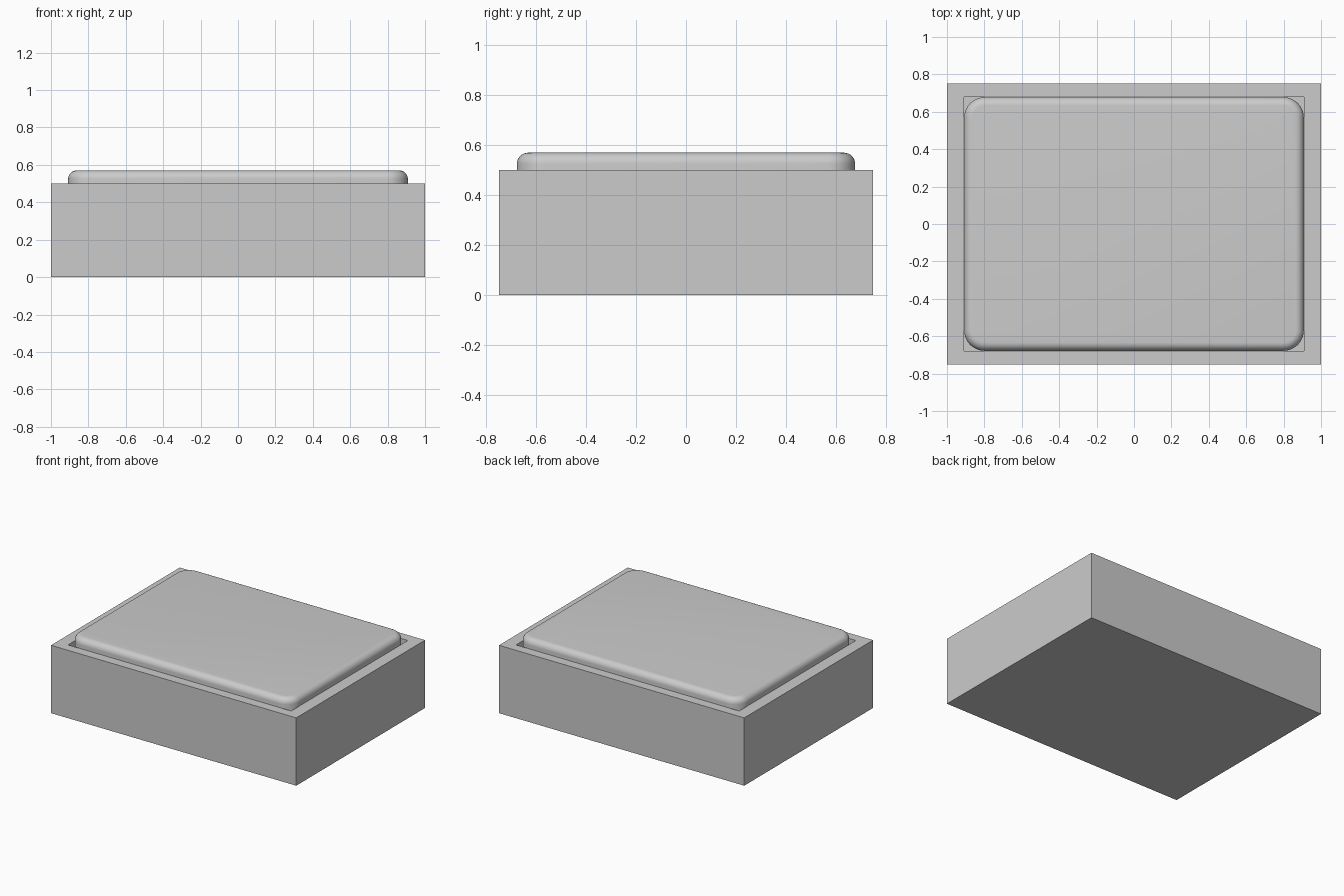
import bpy, bmesh
from mathutils import Vector

if "Cube" in bpy.data.objects:
    bpy.data.objects.remove(bpy.data.objects["Cube"])


def box(bm, size, z0, z1):
    bmesh.ops.create_cube(bm, size=1)
    for v in bm.verts:
        v.co = Vector((v.co.x * size[0], v.co.y * size[1], z0 if v.co.z < 0 else z1))


def finish(bm, name):
    bmesh.ops.recalc_face_normals(bm, faces=bm.faces)
    mesh = bpy.data.meshes.new(name)
    bm.to_mesh(mesh)
    bm.free()
    obj = bpy.data.objects.new(name, mesh)
    bpy.context.collection.objects.link(obj)
    return obj


FLOOR = 0.10
OPENING = (1.82, 1.36)

# Outer tray: solid box with a sunken rectangular recess
bm = bmesh.new()
box(bm, (2.0, 1.5), 0.0, 0.5)
top = max(bm.faces, key=lambda f: f.calc_center_median().z)
rim = bmesh.ops.extrude_face_region(bm, geom=[top])
bmesh.ops.delete(bm, geom=[top], context='FACES_ONLY')
inner = [g for g in rim['geom'] if isinstance(g, bmesh.types.BMFace)][0]
for v in inner.verts:
    v.co.x *= OPENING[0] / 2.0
    v.co.y *= OPENING[1] / 1.5
well = bmesh.ops.extrude_face_region(bm, geom=[inner])
bmesh.ops.delete(bm, geom=[inner], context='FACES_ONLY')
for g in well['geom']:
    if isinstance(g, bmesh.types.BMVert):
        g.co.z = FLOOR
finish(bm, "tray")

# Cushion: rounded corners in plan, then softened top and bottom edges
bm = bmesh.new()
box(bm, (1.816, 1.356), FLOOR, 0.57)
upright = [e for e in bm.edges if abs(e.verts[0].co.z - e.verts[1].co.z) > 0.1]
bmesh.ops.bevel(bm, geom=upright, offset=0.11, offset_type='OFFSET', segments=10,
                profile=0.5, affect='EDGES')
outline = [e for e in bm.edges if abs(e.verts[0].co.z - e.verts[1].co.z) < 0.01]
bmesh.ops.bevel(bm, geom=outline, offset=0.045, offset_type='OFFSET', segments=8,
                profile=0.5, affect='EDGES')
cushion = finish(bm, "cushion")
bpy.context.view_layer.objects.active = cushion
cushion.select_set(True)
bpy.ops.object.shade_smooth_by_angle()
